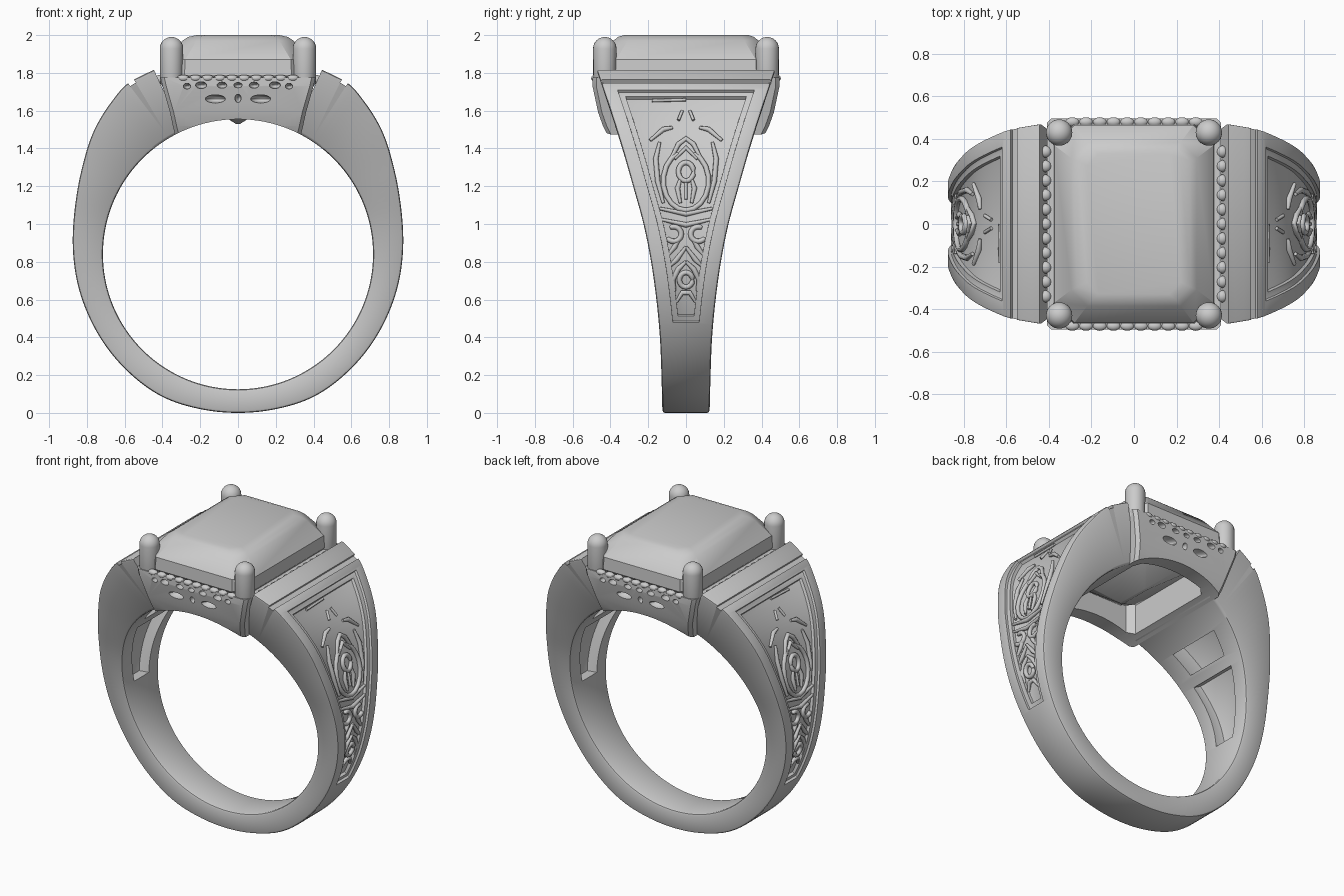
import bpy, bmesh, math
from mathutils import Matrix, Vector

if "Cube" in bpy.data.objects:
    bpy.data.objects.remove(bpy.data.objects["Cube"])

CZ, RI = 0.84, 0.715          # centre height and radius of the finger hole


def smooth_interp(pts, t):
    """Cubic interpolation through (t, value) points."""
    t = min(max(t, pts[0][0]), pts[-1][0])
    i = max(k for k in range(len(pts) - 1) if pts[k][0] <= t)
    def slope(k):
        a, b = pts[max(k - 1, 0)], pts[min(k + 1, len(pts) - 1)]
        return (b[1] - a[1]) / (b[0] - a[0])
    (t0, v0), (t1, v1) = pts[i], pts[i + 1]
    h = t1 - t0
    s = (t - t0) / h
    return ((2*s**3 - 3*s*s + 1) * v0 + (s**3 - 2*s*s + s) * h * slope(i)
            + (3*s*s - 2*s**3) * v1 + (s**3 - s*s) * h * slope(i + 1))


# Outer silhouette (x, z) of the right half, and half width by height
OUTER = [(-0.2, .02), (0, 0), (.2, .02), (.4, .085), (.6, .235), (.76, .45), (.835, .63), (.875, .9),
         (.862, 1.1), (.825, 1.3), (.76, 1.5), (.66, 1.66), (.59, 1.74), (.50, 1.79), (.435, 1.82)]
RADII = []
for x, z in OUTER:
    a = math.degrees(math.atan2(z - CZ, x))
    RADII.append((a, math.hypot(x, z - CZ)))
WIDTH = [(0, .125), (.2, .13), (.4, .138), (.6, .157), (.8, .185), (1, .225), (1.2, .28),
         (1.4, .337), (1.6, .40), (1.82, .475)]


def outer(a):
    return smooth_interp(RADII, a)


def width(z):
    return smooth_interp(WIDTH, z)


def finish(name, bm, angle=35):
    bmesh.ops.recalc_face_normals(bm, faces=bm.faces)
    me = bpy.data.meshes.new(name)
    bm.to_mesh(me)
    bm.free()
    ob = bpy.data.objects.new(name, me)
    bpy.context.collection.objects.link(ob)
    smooth(ob, angle)
    return ob


def activate(ob):
    bpy.ops.object.select_all(action='DESELECT')
    ob.select_set(True)
    bpy.context.view_layer.objects.active = ob


def smooth(ob, angle=35):
    activate(ob)
    bpy.ops.object.shade_smooth_by_angle(angle=math.radians(angle))


def skin(bm, rings):
    """Join closed loops of points into a capped solid."""
    loops = [[bm.verts.new(p) for p in r] for r in rings]
    for A, B in zip(loops, loops[1:]):
        for i in range(len(A)):
            j = (i + 1) % len(A)
            bm.faces.new((A[i], A[j], B[j], B[i]))
    bm.faces.new(loops[0])
    bm.faces.new(loops[-1])


def band(name, a0, a1, n, r_in, r_out, inset=0.0, c=0.001):
    """Solid following the ring between two angles; inset narrows it."""
    rings = []
    for k in range(n + 1):
        a = a0 + (a1 - a0) * k / n
        sx, t = (1, a) if a >= -90 else (-1, -180 - a)
        ri, ro = r_in(t), r_out(t)
        half = [(ri, c), (ri + .3*c, .3*c), (ri + c, 0), (ro - c, 0), (ro - .3*c, .3*c), (ro, c)]
        ring = []
        for s, prof in ((-1, half), (1, half[::-1])):
            for r, d in prof:
                x, z = math.cos(math.radians(t)) * r, CZ + math.sin(math.radians(t)) * r
                ring.append((sx * x, s * (width(z) - inset - d), z))
        rings.append(ring)
    bm = bmesh.new()
    skin(bm, rings)
    return finish(name, bm)


def stack(name, levels, angle=35):
    """Solid from corner-cut rectangles (z, half x, half y, corner cut)."""
    bm = bmesh.new()
    skin(bm, [[(x, y, z) for x, y in ((hx, hy - c), (hx - c, hy), (c - hx, hy), (-hx, hy - c),
               (-hx, c - hy), (c - hx, -hy), (hx - c, -hy), (hx, c - hy))] for z, hx, hy, c in levels])
    return finish(name, bm, angle)


def blobs(name, items, seg=12):
    """Many ellipsoids (centre, radii) in one object."""
    bm = bmesh.new()
    for p, r in items:
        bmesh.ops.create_uvsphere(bm, u_segments=seg, v_segments=seg // 2 + 2, radius=1,
                                  matrix=Matrix.Translation(p) @ Matrix.Diagonal((*r, 1)))
    return finish(name, bm, 60)


def mirror_x(ob):
    m = ob.modifiers.new("mirror", 'MIRROR')
    m.use_mirror_merge = False
    activate(ob)
    bpy.ops.object.modifier_apply(modifier=m.name)
    return ob


def cut(ob, cutter):
    m = ob.modifiers.new("cut", 'BOOLEAN')
    m.operation, m.solver, m.object = 'DIFFERENCE', 'EXACT', cutter
    activate(ob)
    bpy.ops.object.modifier_apply(modifier=m.name)
    bpy.data.objects.remove(cutter)


# Shank: open band from shoulder to shoulder
shank = band("shank", -245.5, 65.5, 150, lambda a: RI, outer, c=.014)
for args in (
    (-25, 54.5, 40, lambda a: outer(a) - .016, lambda a: outer(a) + .06, .075),   # panel step
    (-23, 53, 40, lambda a: outer(a) - .036, lambda a: outer(a) + .06, .105),     # panel floor
    (57.3, 59.2, 2, lambda a: outer(a) - .02, lambda a: outer(a) + .06, -.05),    # shoulder groove
    (-5, 30, 20, lambda a: RI - .06, lambda a: RI + .07, .105),                   # long inner pocket
    (36, 49, 10, lambda a: RI - .06, lambda a: RI + .15, .14),                    # short inner pocket
):
    cut(shank, mirror_x(band("cutter", *args)))
smooth(shank)

# Head: tapered basket, arched underneath and open below the stone
head = stack("head_basket", [(1.44, .325, .40, .02), (1.52, .345, .44, .02), (1.59, .36, .465, .02),
                             (1.73, .40, .495, .02), (1.775, .41, .495, .02)])
bm = bmesh.new()
bmesh.ops.create_cone(bm, cap_ends=True, segments=128, radius1=RI, radius2=RI, depth=2,
                      matrix=Matrix.Translation((0, 0, CZ)) @ Matrix.Rotation(math.pi / 2, 4, 'X'))
cut(head, finish("cutter", bm))
cut(head, stack("cutter", [(1.3, .27, .35, .04), (1.9, .27, .35, .04)]))
holes = [(.12, 1.662, .055, .022), (.195, 1.735, .03, .018), (.085, 1.735, .026, .016), (.27, 1.73, .02, .015)]
holes = [(s * x, z, a, b) for x, z, a, b in holes for s in (-1, 1)] + [(0, 1.665, .017, .022), (0, 1.735, .022, .014)]
cut(head, blobs("cutter", [((x, s * .49, z), (a, .06, b)) for x, z, a, b in holes for s in (-1, 1)], 16))
smooth(head)

# Beaded rails round the seat
beads = [((s * .415, -.34 + .068 * i, 1.765), (.028, .029, .024)) for i in range(11) for s in (-1, 1)]
beads += [((-.29 + .0645 * i, s * .48, 1.772), (.033, .022, .018)) for i in range(10) for s in (-1, 1)]
blobs("seat_beads", beads)

# Step-cut stone with a keel below
stack("stone", [(1.53, .012, .12, .006), (1.76, .36, .45, .09), (1.79, .378, .468, .095),
                (1.87, .375, .465, .095), (1.97, .295, .385, .075), (1.99, .265, .36, .065), (2.0, .22, .33, .055)], 32)

# Corner prongs: capsules
bm = bmesh.new()
for sx in (-1, 1):
    for sy in (-1, 1):
        new = bmesh.ops.create_uvsphere(bm, u_segments=24, v_segments=16, radius=.062,
                                        matrix=Matrix.Translation((sx * .352, sy * .43, 1.928)))
        for v in new["verts"]:
            if v.co.z < 1.925:
                v.co.z -= .16
finish("prongs", bm, 60)


# Relief ornament laid on the panel floors
def on_panel(y, z):
    lo, hi = -60, 64
    for _ in range(30):
        mid = (lo + hi) / 2
        if CZ + outer(mid) * math.sin(math.radians(mid)) < z:
            lo = mid
        else:
            hi = mid
    r = outer(lo) - .028
    return Vector((r * math.cos(math.radians(lo)), y, CZ + r * math.sin(math.radians(lo))))


def oval(y, z, ry, rz, a0=0, a1=360, n=16):
    return [(y + ry * math.cos(math.radians(a0 + (a1 - a0) * i / n)),
             z + rz * math.sin(math.radians(a0 + (a1 - a0) * i / n))) for i in range(n + 1)]


centred = [oval(0, 1.24, .12, .16, -250, 70), [(-.09, 1.34), (-.04, 1.44), (0, 1.47), (.04, 1.44), (.09, 1.34)],
           [(-.06, 1.36), (0, 1.42), (.06, 1.36)], oval(0, 1.29, .04, .05), [(0, 1.25), (0, 1.14)],
           [(-.14, 1.09), (0, 1.06), (.14, 1.09)], [(-.13, 1.03), (.0, 1.0), (.13, 1.03)], [(-.18, 1.675), (0, 1.68)],
           [(-.05, .58), (-.02, .63), (.02, .63), (.05, .58)], oval(0, .70, .035, .04)]
paired = [[(.07, 1.53), (.12, 1.52), (.19, 1.46)], [(.14, 1.45), (.16, 1.36), (.15, 1.24), (.12, 1.12)],
          [(.02, 1.62), (.04, 1.57)], [(.03, 1.12), (.045, 1.2), (.03, 1.25)], oval(.065, .95, .04, .04, 60, 330),
          [(.02, .96), (.06, .88), (.09, .84)], [(.0, .88), (.05, .81), (.08, .78)],
          [(.0, .80), (.04, .76), (.07, .70), (.06, .64)]]
strokes = centred + paired + [[(-y, z) for y, z in p] for p in paired]
cu = bpy.data.curves.new("panel_relief", 'CURVE')
cu.dimensions, cu.bevel_depth, cu.bevel_resolution, cu.use_fill_caps = '3D', .014, 2, True
for stroke in strokes:
    sp = cu.splines.new('POLY')
    sp.points.add(len(stroke) - 1)
    for i, (y, z) in enumerate(stroke):
        sp.points[i].co = (*on_panel(y, z), 1)
        sp.points[i].radius = .6 if i in (0, len(stroke) - 1) else 1
relief = bpy.data.objects.new("panel_relief", cu)
bpy.context.collection.objects.link(relief)
activate(relief)
bpy.ops.object.convert(target='MESH')
relief = bpy.context.view_layer.objects.active
mirror_x(relief)
smooth(relief, 60)
